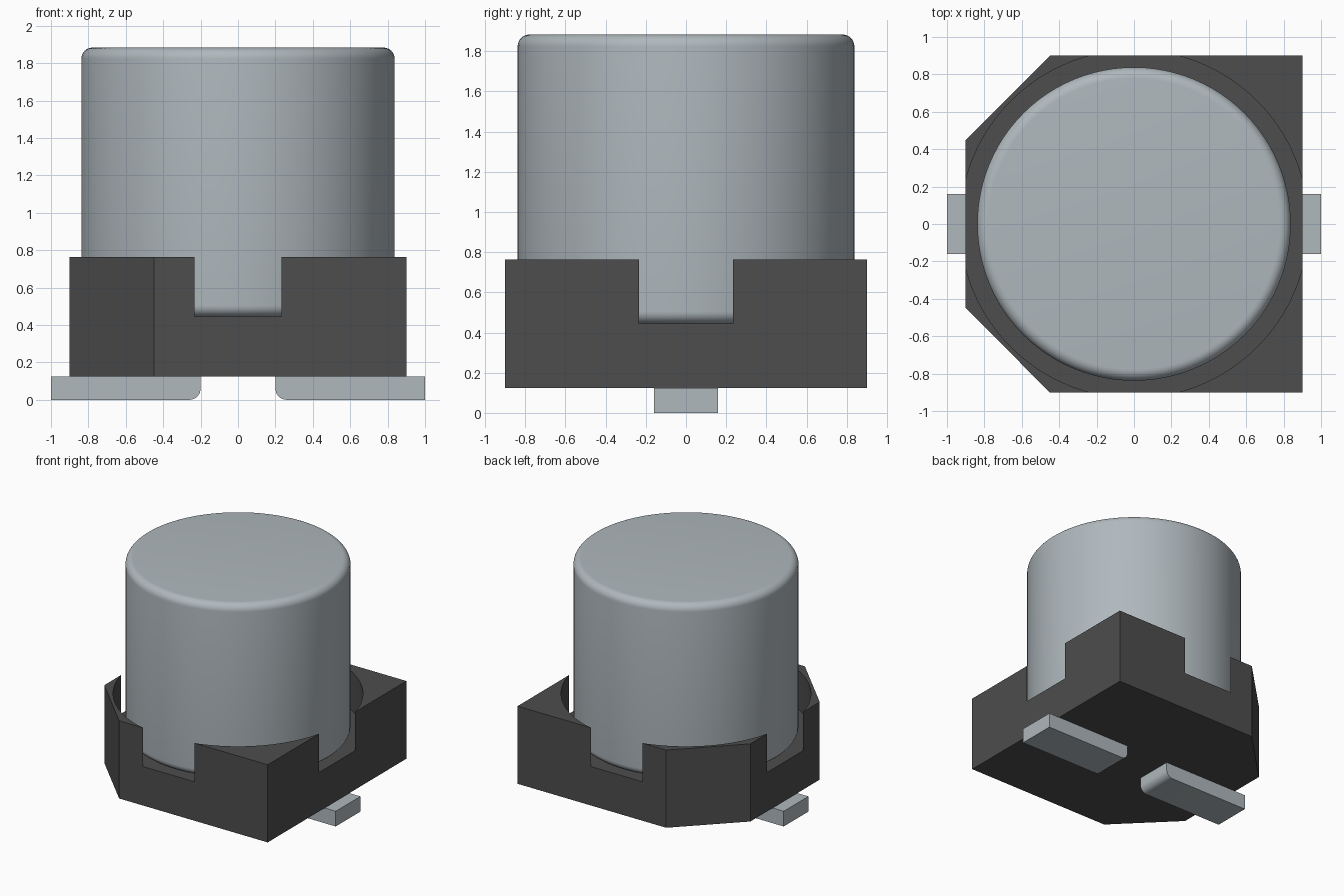
import bpy, bmesh, math

cube = bpy.data.objects.get("Cube")
if cube:
    bpy.data.objects.remove(cube, do_unlink=True)


def material(name, rgb, metallic=0.0):
    m = bpy.data.materials.new(name)
    m.use_nodes = True
    m.diffuse_color = (*rgb, 1)
    m.node_tree.nodes["Principled BSDF"].inputs["Base Color"].default_value = (*rgb, 1)
    return m


aluminium = material("aluminium grey", (0.43, 0.48, 0.51))
plastic = material("dark plastic", (0.075, 0.075, 0.075))


def finish(name, bm, mat):
    bmesh.ops.recalc_face_normals(bm, faces=bm.faces)
    mesh = bpy.data.meshes.new(name)
    bm.to_mesh(mesh)
    bm.free()
    mesh.materials.append(mat)
    ob = bpy.data.objects.new(name, mesh)
    bpy.context.collection.objects.link(ob)
    return ob


def activate(ob):
    bpy.ops.object.select_all(action="DESELECT")
    ob.select_set(True)
    bpy.context.view_layer.objects.active = ob


def smooth(ob):
    activate(ob)
    bpy.ops.object.shade_smooth_by_angle(angle=math.radians(35))


def extrude(name, points, offset, mat):
    """Extrude a flat outline of 3D points along an offset."""
    bm = bmesh.new()
    face = bm.faces.new([bm.verts.new(p) for p in points])
    new = bmesh.ops.extrude_face_region(bm, geom=[face])["geom"]
    verts = [v for v in new if isinstance(v, bmesh.types.BMVert)]
    bmesh.ops.translate(bm, vec=offset, verts=verts)
    return finish(name, bm, mat)


def arc(cx, cy, r, start, end, steps):
    angles = [math.radians(start + (end - start) * i / steps) for i in range(steps + 1)]
    return [(cx + r * math.cos(a), cy + r * math.sin(a)) for a in angles]


BASE_Z, FLOOR_Z, RIM_Z, TOP_Z = 0.125, 0.445, 0.763, 1.883
HALF, CAN_R, BORE_R, FILLET = 0.9, 0.838, 0.93, 0.06

# Plastic base: square with two chamfered corners
outline = [(HALF, -HALF), (HALF, HALF), (-HALF / 2, HALF),
           (-HALF, HALF / 2), (-HALF, -HALF / 2), (-HALF / 2, -HALF)]
base = extrude("base", [(x, y, BASE_Z) for x, y in outline],
               (0, 0, RIM_Z - BASE_Z), plastic)

# Round recess, wider than the base, which opens a notch in each side
bore = extrude("bore_cutter",
               [(x, y, FLOOR_Z) for x, y in arc(0, 0, BORE_R, 0, 360, 128)[:-1]],
               (0, 0, 1), plastic)
bore.hide_render = True
cut = base.modifiers.new("recess", "BOOLEAN")
cut.operation = "DIFFERENCE"
cut.solver = "EXACT"
cut.object = bore
activate(base)
bpy.ops.object.modifier_apply(modifier=cut.name)
bpy.data.objects.remove(bore, do_unlink=True)
smooth(base)

# Metal can: lathed profile with rounded bottom and top edges
profile = ([(0, FLOOR_Z)]
           + arc(CAN_R - FILLET, FLOOR_Z + FILLET, FILLET, -90, 0, 8)
           + arc(CAN_R - FILLET, TOP_Z - FILLET, FILLET, 0, 90, 8)
           + [(0, TOP_Z)])
bm = bmesh.new()
verts = [bm.verts.new((r, 0, z)) for r, z in profile]
edges = [bm.edges.new(pair) for pair in zip(verts, verts[1:])]
bmesh.ops.spin(bm, geom=verts + edges, cent=(0, 0, 0), axis=(0, 0, 1),
               angle=math.tau, steps=96, use_duplicate=False)
bmesh.ops.remove_doubles(bm, verts=bm.verts, dist=1e-4)
smooth(finish("can", bm, aluminium))

# Two solder leads, rounded at the lower inner end
lead = arc(0.26, 0.06, 0.06, 180, 270, 8) + [(1, 0), (1, BASE_Z), (0.2, BASE_Z)]
for name, side in (("left_lead", 1), ("right_lead", -1)):
    smooth(extrude(name, [(side * x, -0.16, z) for x, z in lead],
                   (0, 0.32, 0), aluminium))
